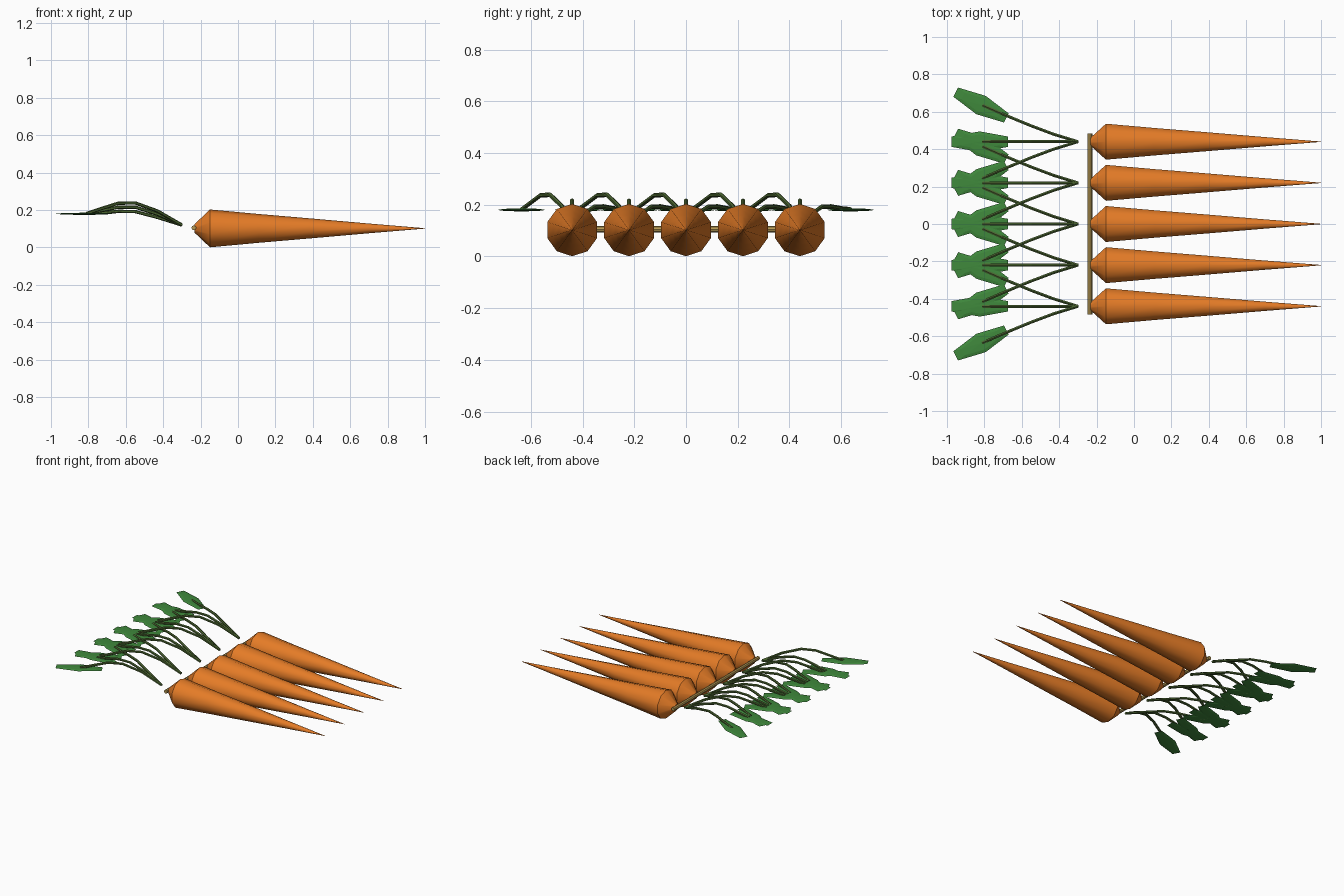
import bpy, bmesh, math
from mathutils import Matrix, Vector

if "Cube" in bpy.data.objects:
    bpy.data.objects.remove(bpy.data.objects["Cube"])


def material(name, rgb):
    m = bpy.data.materials.new(name)
    m.diffuse_color = (*rgb, 1)
    m.use_nodes = True
    m.node_tree.nodes["Principled BSDF"].inputs["Base Color"].default_value = m.diffuse_color
    return m


ORANGE = material("carrot orange", (0.78, 0.20, 0.02))
LEAF = material("leaf green", (0.05, 0.25, 0.045))
STEM = material("stem green", (0.07, 0.13, 0.03))
TWINE = material("twine tan", (0.47, 0.32, 0.09))


def finish(name, bm, mat, smooth=None):
    bmesh.ops.recalc_face_normals(bm, faces=bm.faces)
    me = bpy.data.meshes.new(name)
    bm.to_mesh(me)
    bm.free()
    me.materials.append(mat)
    ob = bpy.data.objects.new(name, me)
    bpy.context.collection.objects.link(ob)
    if smooth:
        bpy.ops.object.select_all(action='DESELECT')
        ob.select_set(True)
        bpy.context.view_layer.objects.active = ob
        bpy.ops.object.shade_smooth_by_angle(angle=math.radians(smooth))
    return ob


def tube(name, path, radii, sides, mat, smooth=None):
    """Sweep a polygon along a path, capped at both ends."""
    bm = bmesh.new()
    pts = [Vector(p) for p in path]
    rings = []
    for i, p in enumerate(pts):
        t = (pts[min(i + 1, len(pts) - 1)] - pts[max(i - 1, 0)]).normalized()
        side = t.cross(Vector((0, 0, 1))).normalized()
        up = side.cross(t)
        ring = []
        for k in range(sides):
            a = 2 * math.pi * k / sides
            ring.append(bm.verts.new(p + radii[i] * (math.sin(a) * side - math.cos(a) * up)))
        rings.append(ring)
    for r, s in zip(rings, rings[1:]):
        for k in range(sides):
            j = (k + 1) % sides
            bm.faces.new((r[k], r[j], s[j], s[k]))
    bm.faces.new(rings[0])
    bm.faces.new(rings[-1])
    return finish(name, bm, mat, smooth)


def leaf(name, centre, angle):
    """Thin six-sided lens."""
    bm = bmesh.new()
    bmesh.ops.create_uvsphere(bm, u_segments=6, v_segments=4, radius=1)
    bm.transform(Matrix.Translation(centre) @ Matrix.Rotation(angle, 4, 'Z')
                 @ Matrix.Diagonal((0.175, 0.055, 0.006, 1)))
    return finish(name, bm, LEAF)


Z = 0.102
for n in range(5):
    y = (n - 2) * 0.22
    # root
    prof = [(-0.233, 0.022), (-0.15, 0.101), (0.11, 0.077), (0.38, 0.054), (0.7, 0.026), (1.0, 0.001)]
    tube(f"carrot_root_{n + 1}", [(x, y, Z) for x, r in prof], [r for x, r in prof], 10, ORANGE, 40)
    # three arched stems, each with a leaf
    for s, peak in ((-1, 0.24), (0, 0.217), (1, 0.193)):
        h = peak - 0.15
        path = [(-0.30, y, 0.12),
                (-0.43, y + s * 0.04, 0.13 + 0.72 * h),
                (-0.55, y + s * 0.085, 0.15 + 0.98 * h),
                (-0.64, y + s * 0.122, 0.153 + 0.93 * h),
                (-0.73, y + s * 0.16, 0.165 + 0.48 * h),
                (-0.81, y + s * 0.195, 0.182)]
        tube(f"stem_{n + 1}_{s + 2}", path, [0.009] * 6, 6, STEM)
        leaf(f"leaf_{n + 1}_{s + 2}", Vector((-0.825 + abs(s) * 0.007, y + s * 0.196, 0.18)),
             -s * math.radians(27))

# tie running across the crowns
tube("tie", [(-0.236, -0.485, 0.105), (-0.236, 0.485, 0.105)], [0.013, 0.013], 8, TWINE)
